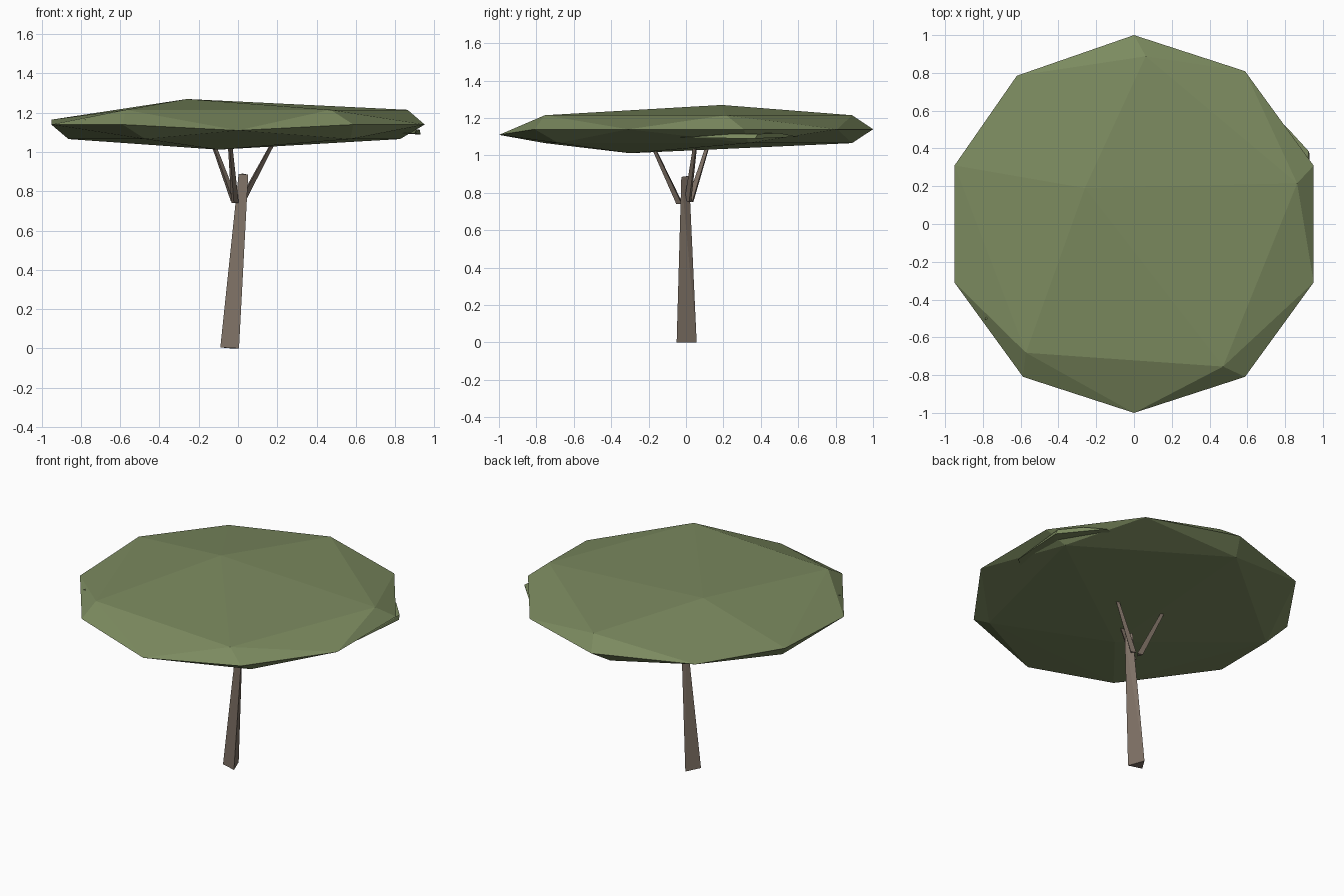
import bpy, bmesh, math
from mathutils import Vector

if "Cube" in bpy.data.objects:
    bpy.data.objects.remove(bpy.data.objects["Cube"])


def material(name, rgb):
    m = bpy.data.materials.new(name)
    m.diffuse_color = (*rgb, 1)
    m.use_nodes = True
    m.node_tree.nodes["Principled BSDF"].inputs["Base Color"].default_value = m.diffuse_color
    return m


LEAF = material("leaf green", (0.20, 0.255, 0.115))
BARK = material("bark brown", (0.21, 0.165, 0.13))


def hull(name, points, mat):
    """Flat-faced solid wrapped around a few points."""
    bm = bmesh.new()
    for p in points:
        bm.verts.new(p)
    res = bmesh.ops.convex_hull(bm, input=bm.verts)
    loose = [v for v in bm.verts if not v.link_faces]
    bmesh.ops.delete(bm, geom=loose, context='VERTS')
    bmesh.ops.recalc_face_normals(bm, faces=bm.faces)
    me = bpy.data.meshes.new(name)
    bm.to_mesh(me)
    bm.free()
    me.materials.append(mat)
    ob = bpy.data.objects.new(name, me)
    bpy.context.collection.objects.link(ob)
    return ob


def ring(count, radius, start, z):
    step = math.tau / count
    a0 = math.radians(start)
    return [(radius * math.cos(a0 + i * step), radius * math.sin(a0 + i * step), z)
            for i in range(count)]


# Canopy: ten-sided rim with offset crown and underside rings
rim = ring(10, 1.0, 90, 1.14)
rim[2] = (-0.95, 0.31, 1.165)
rim[1] = (-0.62, 0.785, 1.15)
rim[5] = (0, -1, 1.11)
upper = [p for i, p in enumerate(ring(5, 0.89, 14, 1.215)) if i != 2]
lower = ring(5, 0.89, 22, 1.066)
hull("canopy", rim + upper + lower + [(-0.26, 0.19, 1.27), (-0.1, -0.3, 1.012)], LEAF)

# Thin tilted leaf layer poking out at the rim
hull("leaf_layer", [(0.93, 0.37, 1.09), (0.925, 0.385, 1.115), (0.82, 0.5, 1.12),
                    (0.90, -0.02, 1.095), (0.91, 0.25, 1.115), (0.72, 0.6, 1.10),
                    (0.4, -0.4, 1.10), (-0.79, -0.505, 1.165), (-0.4, 0.3, 1.14)], LEAF)

# Leaning three-sided trunk
hull("trunk", [(-0.09, -0.03, 0.005), (0.005, -0.05, 0.0), (-0.035, 0.057, 0.0),
               (0.003, -0.01, 0.888), (0.052, -0.025, 0.885), (0.025, 0.016, 0.89)], BARK)


def branch(name, base, tip):
    """Tapered three-sided limb."""
    base, tip = Vector(base), Vector(tip)
    heading = math.degrees(math.atan2(tip.y - base.y, tip.x - base.x))
    pts = []
    for centre, r in ((base, 0.022), (tip, 0.012)):
        pts += [centre + Vector(p) for p in ring(3, r, heading, 0)]
    hull(name, pts, BARK)


# Three branches spreading under the canopy
branch("branch_back_left", (-0.02, 0.025, 0.75), (-0.145, 0.13, 1.09))
branch("branch_front", (-0.017, -0.03, 0.74), (-0.045, -0.19, 1.08))
branch("branch_right", (0.02, 0.012, 0.755), (0.20, 0.055, 1.09))
